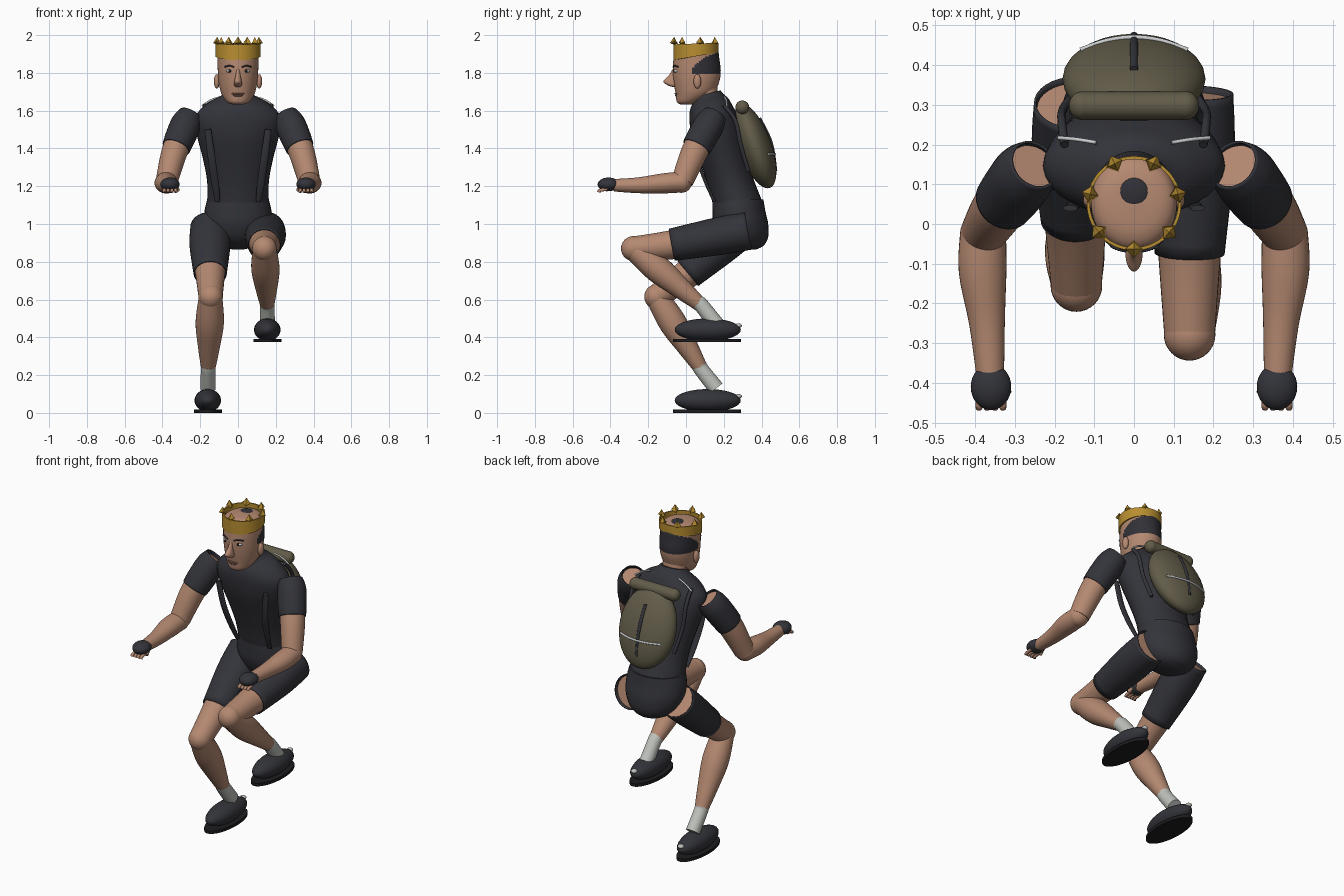
import bpy, bmesh, math
from mathutils import Vector

cube = bpy.data.objects.get("Cube")
if cube:
    bpy.data.objects.remove(cube, do_unlink=True)


def material(name, r, g, b):
    m = bpy.data.materials.new(name)
    m.use_nodes = True
    m.diffuse_color = (r, g, b, 1)
    m.node_tree.nodes["Principled BSDF"].inputs["Base Color"].default_value = (r, g, b, 1)
    return m


SKIN = material("skin", .46, .25, .165)
DARK = material("dark fabric", .033, .034, .042)
GOLD = material("gold", .48, .27, .03)
OLIVE = material("olive canvas", .12, .105, .065)
SOCK = material("pale sock", .52, .54, .50)
SILVER = material("reflective silver", .6, .62, .63)
LIP = material("lips", .26, .12, .09)
BLACK = material("black rubber", .012, .012, .014)
HAIR = material("dark hair", .03, .03, .038)


def finish(name, bm, mat, angle=40):
    bmesh.ops.recalc_face_normals(bm, faces=bm.faces)
    me = bpy.data.meshes.new(name)
    bm.to_mesh(me)
    bm.free()
    ob = bpy.data.objects.new(name, me)
    bpy.context.collection.objects.link(ob)
    me.materials.append(mat)
    bpy.ops.object.select_all(action='DESELECT')
    bpy.context.view_layer.objects.active = ob
    ob.select_set(True)
    bpy.ops.object.shade_smooth_by_angle(angle=math.radians(angle))
    return ob


def spline(keys, steps):
    """Smooth interpolation through keys of any width."""
    keys = [Vector(k) for k in keys]
    out = []
    for i in range(len(keys) - 1):
        a, b = keys[max(i - 1, 0)], keys[i]
        c, d = keys[i + 1], keys[min(i + 2, len(keys) - 1)]
        for k in range(steps):
            t = k / steps
            out.append(.5 * (2 * b + (c - a) * t + (2 * a - 5 * b + 4 * c - d) * t * t
                             + (3 * b - a - 3 * c + d) * t ** 3))
    return out + [keys[-1]]


def loft(name, keys, mat, flat=False, caps=True, steps=5, sides=32):
    """Oval sections (x, y, z, half width, half depth) joined along a path."""
    pts = spline(keys, steps)
    bm = bmesh.new()
    rings = []
    for i, p in enumerate(pts):
        c = p.to_3d() if len(p) == 3 else Vector(p[:3])
        t = Vector(pts[min(i + 1, len(pts) - 1)][:3]) - Vector(pts[max(i - 1, 0)][:3])
        t = Vector((0, 0, 1)) if flat else t.normalized()
        u = Vector((1, 0, 0))
        u = (u - t * u.dot(t)).normalized()
        v = t.cross(u)
        rings.append([bm.verts.new(c + u * max(p[3], .002) * math.cos(a) + v * max(p[4], .002) * math.sin(a))
                      for a in (math.tau * k / sides for k in range(sides))])
    for a, b in zip(rings, rings[1:]):
        for k in range(sides):
            n = (k + 1) % sides
            bm.faces.new((a[k], a[n], b[n], b[k]))
    if caps:
        bm.faces.new(rings[0])
        bm.faces.new(rings[-1])
    ob = finish(name, bm, mat)
    if not caps:
        shell = ob.modifiers.new("cloth", 'SOLIDIFY')
        shell.thickness = .006
    return ob


def blob(name, loc, radii, mat, tilt=0):
    bm = bmesh.new()
    bmesh.ops.create_uvsphere(bm, u_segments=32, v_segments=18, radius=1)
    ob = finish(name, bm, mat)
    ob.location, ob.scale, ob.rotation_euler = loc, radii, (tilt, 0, 0)
    return ob


def cord(name, pts, r, mat):
    cu = bpy.data.curves.new(name, 'CURVE')
    cu.dimensions, cu.bevel_depth, cu.bevel_resolution, cu.use_fill_caps = '3D', r, 3, True
    path = spline(pts, 6)
    sp = cu.splines.new('POLY')
    sp.points.add(len(path) - 1)
    for q, p in zip(sp.points, path):
        q.co = (*p, 1)
    cu.materials.append(mat)
    ob = bpy.data.objects.new(name, cu)
    bpy.context.collection.objects.link(ob)


# Torso, pelvis and neck
loft("shirt", [(0, .28, 1.08, .165, .13), (0, .237, 1.22, .163, .12), (0, .2, 1.35, .187, .125),
               (0, .165, 1.48, .22, .135), (0, .14, 1.57, .225, .125), (0, .128, 1.635, .165, .105),
               (0, .12, 1.67, .1, .08), (0, .115, 1.69, .078, .07)], DARK)
loft("shorts_seat", [(0, .34, .865, .03, .03), (0, .32, .885, .1, .09), (0, .305, .93, .15, .13),
                     (0, .29, 1, .178, .145), (0, .28, 1.07, .177, .14), (0, .275, 1.13, .163, .135)],
     DARK, flat=True)
loft("neck", [(0, .11, 1.62, .075, .07), (0, .09, 1.72, .075, .075)], SKIN)

# Head, with hair as a band of faces round the back
head = loft("head", [(0, 0, 1.632, .025, .025), (0, .012, 1.645, .058, .06), (0, .045, 1.69, .088, .1),
                     (0, .055, 1.75, .102, .12), (0, .057, 1.81, .107, .127), (0, .055, 1.87, .108, .122),
                     (0, .053, 1.92, .105, .115), (0, .053, 1.945, .075, .08), (0, .053, 1.953, .01, .01)],
            SKIN, flat=True, steps=7, sides=64)
head.data.materials.append(HAIR)
for f in head.data.polygons:
    c = f.center
    if c.y > .03 and 1.79 < c.z < 1.8 + .3 * math.sqrt(c.y - .03) and c.z < 1.92:
        f.material_index = 1
blob("crown_hair_spot", (0, .08, 1.948), (.036, .036, .009), HAIR)
loft("nose", [(0, -.06, 1.825, .008, .008), (0, -.072, 1.785, .013, .02), (0, -.08, 1.755, .02, .04),
              (0, -.07, 1.735, .021, .028), (0, -.06, 1.725, .01, .01)], SKIN, flat=True)
blob("upper_lip", (0, -.047, 1.69, ), (.034, .014, .006), LIP)
blob("lower_lip", (0, -.045, 1.68), (.027, .014, .006), LIP)
for s, side in ((1, "left"), (-1, "right")):
    blob(side + "_ear", (s * .112, .06, 1.755), (.016, .02, .038), SKIN)
    blob(side + "_eye", (s * .043, -.052, 1.81), (.019, .012, .009), SILVER)
    blob(side + "_pupil", (s * .043, -.06, 1.81), (.008, .006, .008), BLACK)
    cord(side + "_brow", [(s * .02, -.068, 1.83), (s * .045, -.061, 1.838), (s * .07, -.042, 1.832)], .004, HAIR)

# Crown: tilted band with seven pointed studs
bm = bmesh.new()
rims = []
for top in (0, 1):
    for r in (.119, .111):
        rims.append([])
        for k in range(56):
            a = math.tau * k / 56
            y = math.sin(a)
            z = 1.955 + .004 * y if top else 1.888 + .02 * y
            rims[-1].append(bm.verts.new((r * math.cos(a), .052 + r * y, z)))
for i, j in ((0, 2), (2, 3), (3, 1), (1, 0)):
    for k in range(56):
        n = (k + 1) % 56
        bm.faces.new((rims[i][k], rims[i][n], rims[j][n], rims[j][k]))
finish("crown_band", bm, GOLD)
for k in range(7):
    a = -math.pi / 2 + math.tau * k / 7
    bm = bmesh.new()
    for depth, z in ((.042, .021), (-.018, -.009)):
        bmesh.ops.create_cone(bm, segments=4, radius1=.022 if depth > 0 else 0,
                              radius2=0 if depth > 0 else .022, depth=abs(depth))
        bmesh.ops.translate(bm, verts=bm.verts[-5:] if depth < 0 else bm.verts[:], vec=(0, 0, z))
    bmesh.ops.remove_doubles(bm, verts=bm.verts, dist=.0005)
    stud = finish("crown_stud", bm, GOLD, 20)
    stud.location = (.113 * math.cos(a), .05 + .113 * math.sin(a), 1.958)
    stud.rotation_euler.z = a

# Arms, with open sleeves, dark gloves and bare fingers
for s, side in ((1, "left"), (-1, "right")):
    loft(side + "_sleeve", [(s * .25, .15, 1.575, .066, .066), (s * .275, .125, 1.53, .08, .08),
                            (s * .305, .085, 1.46, .08, .08), (s * .328, .055, 1.405, .075, .077)],
         DARK, caps=False)
    loft(side + "_upper_arm", [(s * .255, .143, 1.56, .062, .062), (s * .3, .09, 1.47, .07, .07),
                               (s * .34, .04, 1.37, .068, .07), (s * .378, -.02, 1.225, .058, .058)], SKIN)
    blob(side + "_elbow", (s * .38, -.025, 1.222), (.058, .057, .057), SKIN)
    loft(side + "_forearm", [(s * .38, -.025, 1.222, .058, .055), (s * .381, -.12, 1.215, .06, .053),
                             (s * .37, -.25, 1.205, .045, .042), (s * .362, -.38, 1.205, .035, .033)], SKIN)
    blob(side + "_glove", (s * .36, -.41, 1.21), (.051, .058, .036), DARK)
    for k in range(4):
        x = s * (.33 + .02 * k)
        cord(side + "_finger", [(x, -.415, 1.185), (x, -.455, 1.178), (x, -.462, 1.168)], .009, SKIN)
    cord(side + "_thumb", [(s * .325, -.40, 1.195), (s * .318, -.425, 1.18)], .01, SKIN)


# Legs: path points are (x, y, z)
def leg(side, hip, hem, knee, ankle, shoe):
    hip, hem, knee, ankle, shoe = map(Vector, (hip, hem, knee, ankle, shoe))
    mid = hip.lerp(hem, .4)
    loft(side + "_shorts_leg", [(*hip, .102, .102), (*mid, .108, .1), (*hem, .088, .086)], DARK, caps=False)
    loft(side + "_thigh", [(*hip.lerp(hem, .04), .094, .094), (*mid, .1, .092), (*hem, .079, .077),
                           (*knee, .064, .064)], SKIN)
    blob(side + "_knee", knee, (.065, .066, .066), SKIN)
    loft(side + "_shin", [(*knee, .062, .06), (*knee.lerp(ankle, .35), .075, .073),
                          (*knee.lerp(ankle, .7), .057, .055), (*ankle, .036, .036)], SKIN)
    heel = ankle + Vector((0, .075, -.095))
    loft(side + "_sock", [(*ankle.lerp(knee, .06), .04, .041), (*ankle, .039, .04), (*heel, .04, .042)], SOCK)
    blob(side + "_shoe", shoe, (.07, .175, .06), DARK)
    blob(side + "_heel_tab", shoe + Vector((0, .163, .022)), (.018, .018, .012), SOCK)
    bm = bmesh.new()
    bmesh.ops.create_cone(bm, cap_ends=True, segments=48, radius1=1, radius2=1, depth=.018)
    sole = finish(side + "_sole", bm, BLACK)
    sole.location = shoe + Vector((0, -.003, -.057))
    sole.scale = (.074, .18, 1)


leg("left", (.148, .33, .965), (.14, -.075, .89), (.14, -.278, .87), (.155, .085, .565), (.155, .115, .44))
leg("right", (-.15, .305, .985), (-.147, .01, .738), (-.145, -.155, .615), (-.158, .085, .225), (-.16, .115, .066))

# Backpack with top roll, zip, reflective line and straps
blob("backpack", (0, .365, 1.412), (.18, .087, .235), OLIVE, tilt=.343)
cord("pack_roll", [(-.13, .298, 1.618), (.13, .298, 1.618)], .036, OLIVE)
for s in (1, -1):
    blob("pack_roll_end", (s * .13, .298, 1.618), (.034, .036, .036), OLIVE)
cord("pack_zip", [(0, .388, 1.56), (0, .45, 1.43), (0, .474, 1.28)], .01, DARK)
cord("pack_reflector", [(-.135, .438, 1.37), (-.07, .461, 1.37), (0, .47, 1.37),
                        (.07, .461, 1.37), (.135, .438, 1.37)], .006, SILVER)
blob("pack_buckle", (0, .43, 1.225), (.02, .02, .018), BLACK)
for s, side in ((1, "left"), (-1, "right")):
    loft(side + "_chest_strap", [(s * .16, .04, 1.5, .018, .008), (s * .14, .06, 1.35, .02, .009),
                                 (s * .122, .105, 1.22, .02, .009), (s * .108, .15, 1.12, .014, .008)], DARK)
    cord(side + "_back_strap", [(s * .175, .2, 1.63), (s * .182, .26, 1.55), (s * .178, .29, 1.42),
                                (s * .15, .33, 1.28)], .011, DARK)
    cord(side + "_shoulder_reflector", [(s * .095, .205, 1.672), (s * .145, .213, 1.655),
                                        (s * .19, .217, 1.625)], .005, SILVER)
